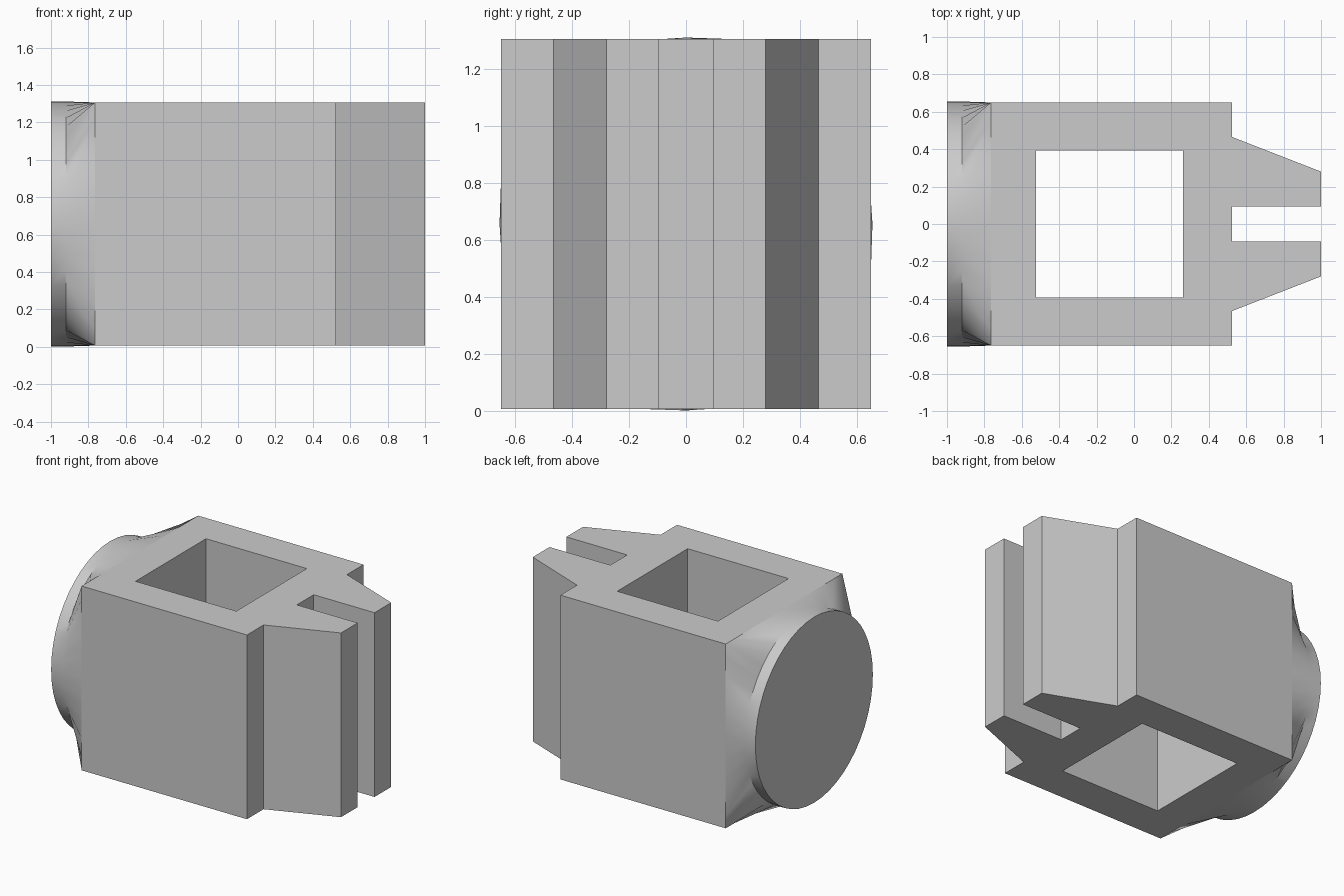
import bpy, bmesh, math
from mathutils import Vector

cube = bpy.data.objects.get("Cube")
if cube:
    bpy.data.objects.remove(cube, do_unlink=True)

HALF, MID = 0.65, 0.657          # body half width, centre height
NECK, RIM, END = -0.765, -0.92, -1.0
RADIUS, SEGMENTS = 0.655, 48

grey = bpy.data.materials.new("light grey")
grey.use_nodes = True
colour = (0.6, 0.6, 0.6, 1)
grey.diffuse_color = colour
grey.node_tree.nodes["Principled BSDF"].inputs["Base Color"].default_value = colour


def finish(bm, name):
    bmesh.ops.recalc_face_normals(bm, faces=bm.faces)
    mesh = bpy.data.meshes.new(name)
    bm.to_mesh(mesh)
    bm.free()
    mesh.materials.append(grey)
    obj = bpy.data.objects.new(name, mesh)
    bpy.context.collection.objects.link(obj)
    return obj


# Block with a square shaft and two tapered prongs, extruded upwards
side = [(NECK, HALF), (0.525, HALF), (0.525, 0.465), (1, 0.28), (1, 0.094), (0.525, 0.094)]
outline = side + [(x, -y) for x, y in reversed(side)]
shaft = [(-0.525, 0.393), (0.262, 0.393), (0.262, -0.393), (-0.525, -0.393)]

bm = bmesh.new()
edges = []
for loop in (outline, shaft):
    verts = [bm.verts.new((x, y, MID - HALF)) for x, y in loop]
    edges += [bm.edges.new((v, verts[i - 1])) for i, v in enumerate(verts)]
bmesh.ops.triangle_fill(bm, edges=edges, use_beauty=True, normal=Vector((0, 0, 1)))
bmesh.ops.dissolve_limit(bm, angle_limit=0.01, verts=bm.verts, edges=bm.edges)
grown = bmesh.ops.extrude_face_region(bm, geom=bm.faces[:], use_keep_orig=True)
top = [g for g in grown["geom"] if isinstance(g, bmesh.types.BMVert)]
bmesh.ops.translate(bm, verts=top, vec=(0, 0, 2 * HALF))
finish(bm, "pronged_block")

# Neck blending the square block into a round disc
bm = bmesh.new()


def clamp(value):
    return max(-HALF, min(HALF, value))


angles = [math.tau * i / SEGMENTS for i in range(SEGMENTS)]
circle = [(RADIUS * math.cos(a), RADIUS * math.sin(a)) for a in angles]
# Widening the circle and clamping it gives a square with points fanned at its corners
square = [(clamp(1.7 * y), clamp(1.7 * z)) for y, z in circle]
rings = []
for x, points in ((NECK, square), (RIM, circle), (END, circle)):
    rings.append([bm.verts.new((x, y, MID + z)) for y, z in points])
for a, b in zip(rings, rings[1:]):
    for i in range(SEGMENTS):
        bm.faces.new((a[i - 1], a[i], b[i], b[i - 1]))
bm.faces.new(rings[-1])
bmesh.ops.remove_doubles(bm, verts=bm.verts, dist=0.0005)
neck = finish(bm, "round_neck")

bpy.ops.object.select_all(action="DESELECT")
neck.select_set(True)
bpy.context.view_layer.objects.active = neck
bpy.ops.object.shade_smooth_by_angle(angle=math.radians(35))
